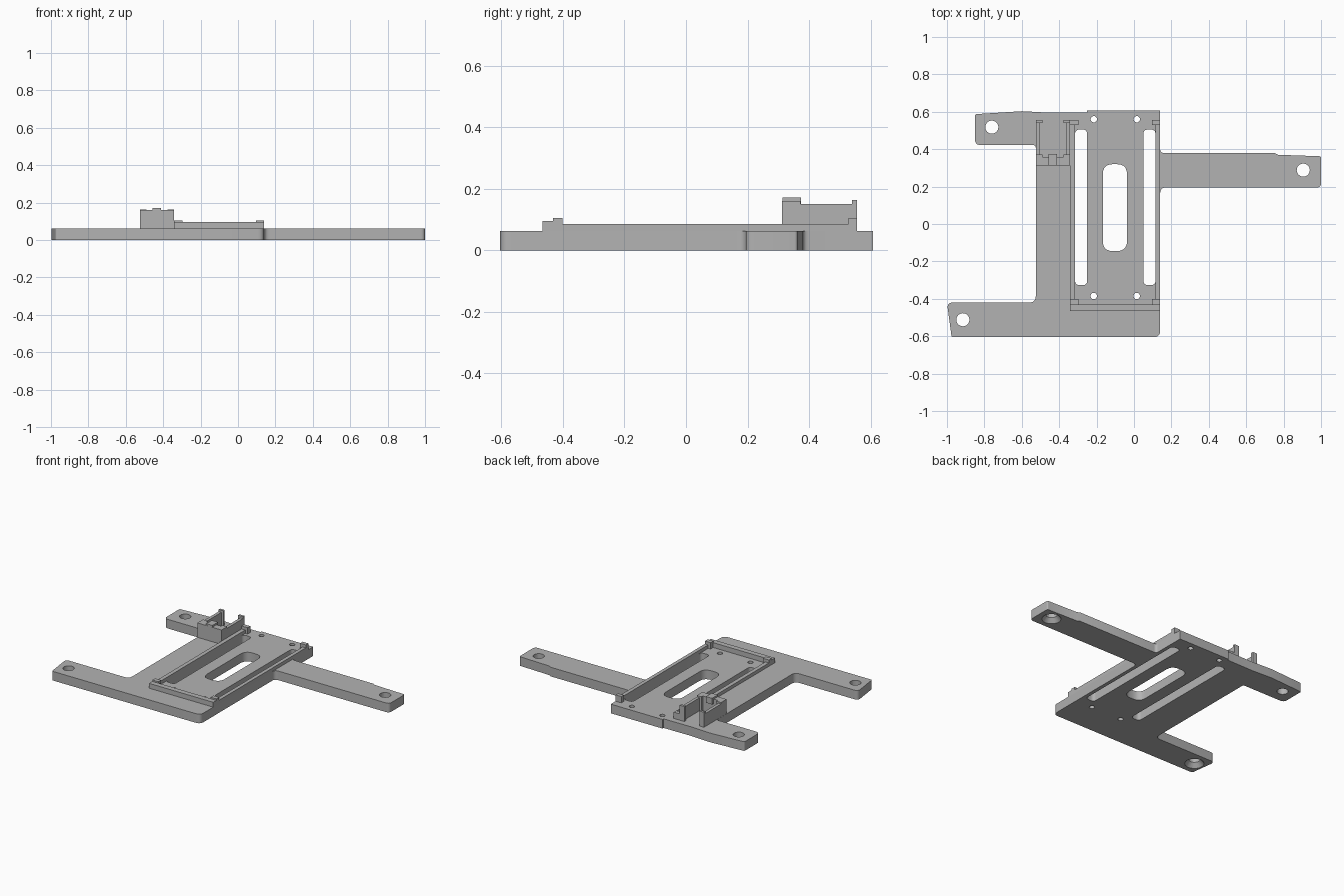
import bpy
import bmesh
from mathutils import Vector

cube = bpy.data.objects.get("Cube")
if cube:
    bpy.data.objects.remove(cube, do_unlink=True)

grey = bpy.data.materials.new("light grey plastic")
grey.use_nodes = True
color = (0.45, 0.45, 0.45, 1)
grey.diffuse_color = color
grey.node_tree.nodes["Principled BSDF"].inputs["Base Color"].default_value = color

TOP = 0.062       # upper face of the base plate


def finish(name, bm):
    bmesh.ops.recalc_face_normals(bm, faces=bm.faces)
    mesh = bpy.data.meshes.new(name)
    bm.to_mesh(mesh)
    bm.free()
    mesh.materials.append(grey)
    obj = bpy.data.objects.new(name, mesh)
    bpy.context.collection.objects.link(obj)
    return obj


def rounded(corners, steps=5):
    """Turn (x, y, radius) corners into an outline with filleted corners."""
    out = []
    for i, (x, y, r) in enumerate(corners):
        p = Vector((x, y))
        if r == 0:
            out.append(p)
            continue
        a = Vector(corners[i - 1][:2]) - p
        b = Vector(corners[(i + 1) % len(corners)][:2]) - p
        start, end = p + a.normalized() * r, p + b.normalized() * r
        for k in range(steps + 1):
            t = k / steps
            out.append(start * (1 - t) ** 2 + p * 2 * t * (1 - t) + end * t * t)
    return out


def prism(name, outline, z0, z1):
    bm = bmesh.new()
    face = bm.faces.new([bm.verts.new((p[0], p[1], z0)) for p in outline])
    new = bmesh.ops.extrude_face_region(bm, geom=[face])["geom"]
    verts = [g for g in new if isinstance(g, bmesh.types.BMVert)]
    bmesh.ops.translate(bm, verts=verts, vec=(0, 0, z1 - z0))
    return finish(name, bm)


def box(name, x0, x1, y0, y1, z0, z1):
    return prism(name, [(x0, y0), (x1, y0), (x1, y1), (x0, y1)], z0, z1)


def cone(name, x, y, r0, r1, z0, z1):
    bm = bmesh.new()
    bmesh.ops.create_cone(bm, cap_ends=True, segments=24, radius1=r0, radius2=r1, depth=z1 - z0)
    bmesh.ops.translate(bm, verts=bm.verts, vec=(x, y, (z0 + z1) / 2))
    return finish(name, bm)


def slot(x0, x1, y0, y1, r):
    corners = [(x0, y0, r), (x1, y0, r), (x1, y1, r), (x0, y1, r)]
    return prism("slot_cutter", rounded(corners), -0.1, 0.2)


def cut(obj, cutter):
    cutter.hide_render = True
    mod = obj.modifiers.new("cut", "BOOLEAN")
    mod.operation = "DIFFERENCE"
    mod.solver = "EXACT"
    mod.object = cutter
    bpy.context.view_layer.objects.active = obj
    bpy.ops.object.modifier_apply(modifier=mod.name)
    bpy.data.objects.remove(cutter, do_unlink=True)


# Base plate with three arms
plate = prism("base_plate", rounded([
    (-0.975, -0.605, 0.01), (0.14, -0.605, 0.035), (0.14, 0.195, 0.03),
    (1.0, 0.195, 0.025), (1.0, 0.362, 0.01), (0.77, 0.37, 0), (0.75, 0.38, 0),
    (0.14, 0.38, 0.02), (0.14, 0.608, 0), (-0.25, 0.608, 0), (-0.25, 0.597, 0),
    (-0.45, 0.595, 0), (-0.6, 0.603, 0), (-0.85, 0.587, 0.01),
    (-0.85, 0.422, 0.03), (-0.525, 0.422, 0.015), (-0.525, -0.42, 0.035),
    (-1.0, -0.42, 0.03)]), 0, TOP)

# Long slots and the central window
cut(plate, slot(-0.315, -0.25, -0.327, 0.505, 0.025))
cut(plate, slot(0.05, 0.115, -0.327, 0.505, 0.025))
cut(plate, slot(-0.167, -0.037, -0.145, 0.32, 0.055))

# Screw holes in the bed
for x in (-0.215, 0.015):
    for y in (-0.385, 0.56):
        cut(plate, cone("screw_cutter", x, y, 0.017, 0.017, -0.1, 0.2))

# Mounting holes in the arms, two of them countersunk underneath
for x, y, sunk in ((-0.76, 0.518, False), (0.905, 0.288, True), (-0.915, -0.512, True)):
    cut(plate, cone("hole_cutter", x, y, 0.035, 0.035, -0.1, 0.2))
    if sunk:
        cut(plate, cone("countersink_cutter", x, y, 0.064, 0.03, -0.005, 0.035))

# Raised frame around the bed
LOW = TOP - 0.002
box("front_lip", -0.342, 0.14, -0.466, -0.43, LOW, 0.095)
for side, x0, x1, inner in (("right", -0.342, -0.315, 0.018), ("left", 0.115, 0.14, -0.018)):
    box(side + "_rail", x0, x1, -0.431, 0.555, LOW, 0.085)
    c0, c1 = min(x0, x0 + inner), max(x1, x1 + inner)
    box(side + "_front_clip", c0, c1, -0.432, -0.402, LOW, 0.105)
    box(side + "_rear_clip", c0, c1, 0.528, 0.556, LOW, 0.105)

# Open-backed holder beside the bed
box("holder_front_wall", -0.524, -0.342, 0.312, 0.357, LOW, 0.16)
box("holder_front_tab", -0.458, -0.412, 0.313, 0.374, 0.13, 0.172)
for side, x0, x1, inner in (("right", -0.524, -0.503, 0.014), ("left", -0.363, -0.342, -0.014)):
    box("holder_" + side + "_wall", x0, x1, 0.356, 0.555, LOW, 0.15)
    c0, c1 = min(x0, x0 + inner), max(x1, x1 + inner)
    box("holder_" + side + "_hook", c0, c1, 0.54, 0.556, LOW, 0.164)
    box("holder_" + side + "_front_stop", c0, c1, 0.356, 0.372, LOW, 0.16)

# Smooth the fillets and holes while keeping edges sharp
bpy.ops.object.select_all(action="DESELECT")
plate.select_set(True)
bpy.context.view_layer.objects.active = plate
bpy.ops.object.shade_smooth_by_angle(angle=0.5)
